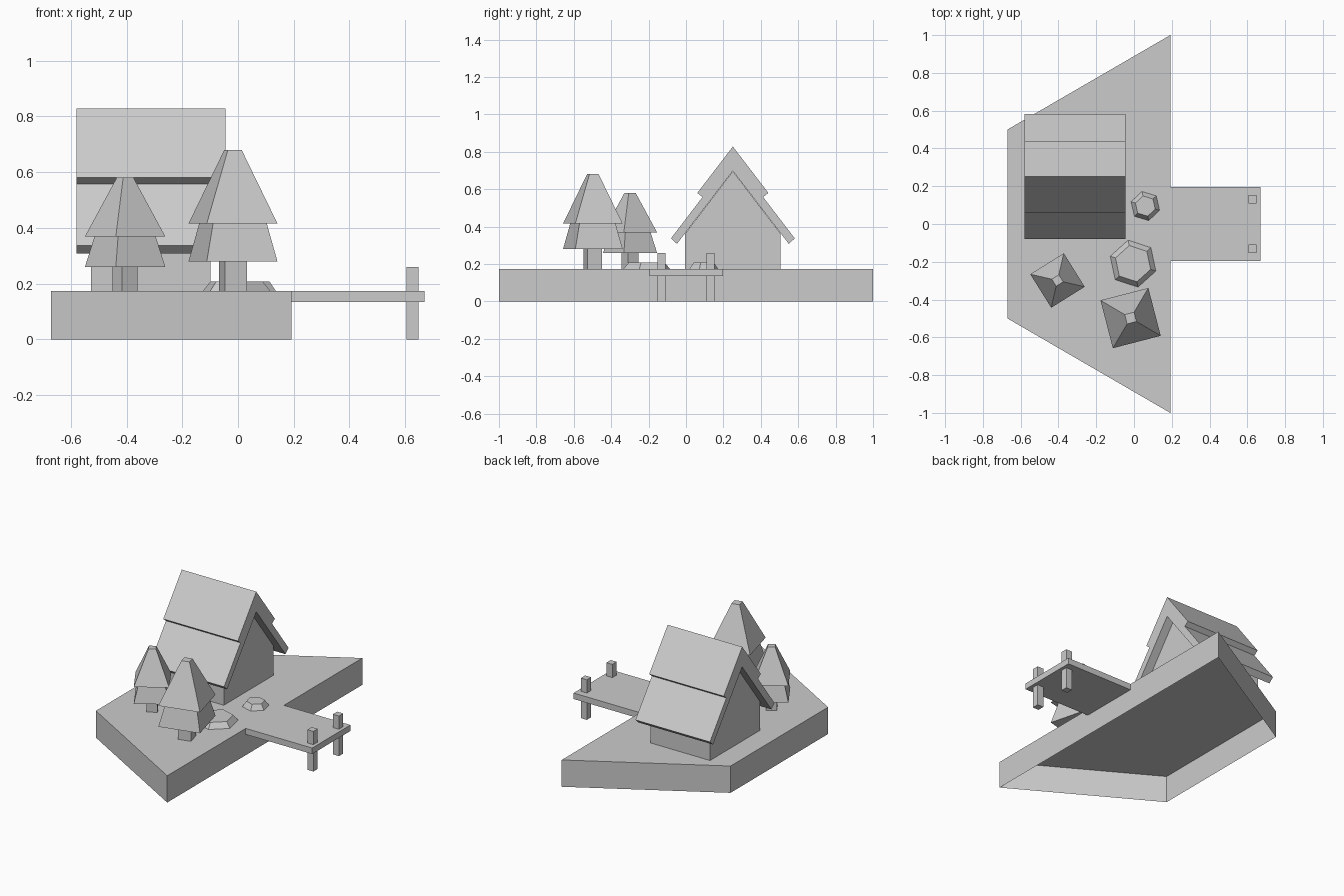
import bpy, bmesh, math

if "Cube" in bpy.data.objects:
    bpy.data.objects.remove(bpy.data.objects["Cube"])

GROUND = 0.174


def finish(name, bm):
    bmesh.ops.recalc_face_normals(bm, faces=bm.faces)
    mesh = bpy.data.meshes.new(name)
    bm.to_mesh(mesh)
    bm.free()
    ob = bpy.data.objects.new(name, mesh)
    bpy.context.collection.objects.link(ob)
    return ob


def loft(name, lower, upper, bottom=True):
    """Join two matching 3D rings with side faces and caps."""
    bm = bmesh.new()
    a = [bm.verts.new(p) for p in lower]
    b = [bm.verts.new(p) for p in upper]
    n = len(a)
    for i in range(n):
        j = (i + 1) % n
        bm.faces.new((a[i], a[j], b[j], b[i]))
    bm.faces.new(b)
    if bottom:
        bm.faces.new(a[::-1])
    ob = finish(name, bm)
    if not bottom:  # open shell: make sure the top faces up
        top = ob.data.polygons[n]
        if top.normal.z < 0:
            ob.data.flip_normals()
    return ob


def ring(c, r, z, sides, angle):
    return [(c[0] + r * math.cos(math.radians(angle) + math.tau * i / sides),
             c[1] + r * math.sin(math.radians(angle) + math.tau * i / sides), z)
            for i in range(sides)]


def frustum(name, c, r0, r1, z0, z1, sides, angle, bottom=True):
    return loft(name, ring(c, r0, z0, sides, angle), ring(c, r1, z1, sides, angle), bottom)


def extrude_x(name, profile, x0, x1):
    return loft(name, [(x0, y, z) for y, z in profile], [(x1, y, z) for y, z in profile])


def box(name, x0, x1, y0, y1, z0, z1):
    return extrude_x(name, [(y0, z0), (y1, z0), (y1, z1), (y0, z1)], x0, x1)


def mirrored(half, centre):
    """Half profile of (offset, z), mirrored about y = centre."""
    return ([(centre + d, z) for d, z in half] +
            [(centre - d, z) for d, z in reversed(half) if d > 0])


# island: trapezoid shell, open underneath
plan = [(-0.67, -0.5), (0.192, -1), (0.192, 1), (-0.67, 0.5)]
loft("island_base", [(x, y, 0) for x, y in plan],
     [(x, y, GROUND) for x, y in plan], bottom=False)

# dock and its posts
box("dock_deck", 0.192, 0.669, -0.195, 0.197, 0.135, GROUND)
for side, y in (("front", -0.131), ("back", 0.131)):
    box(side + "_dock_post", 0.605, 0.648, y - 0.022, y + 0.022, 0, 0.26)

# house walls with gables
RIDGE = 0.2505
extrude_x("house_walls", mirrored([(0, 0.696), (0.256, 0.361), (0.256, GROUND)], RIDGE),
          -0.527, -0.098)

# two-step roof
outer = [(0, 0.828), (0.19, 0.58), (0.162, 0.558), (0.331, 0.337), (0.299, 0.308)]
roof = mirrored(outer, RIDGE)
right, left = roof[:5], roof[5:]
extrude_x("roof", right + [(RIDGE, 0.698)] + left, -0.579, -0.044)

# trees: square trunk, two tapered foliage tiers
trees = [("large", (-0.018, -0.498), 59.5, 0.185, 0.036, 0.058, (0.28, 0.416, 0.68)),
         ("small", (-0.405, -0.299), 77, 0.148, 0.031, 0.046, (0.26, 0.369, 0.58))]
for label, c, ang, r, tip, trunk, (z0, z1, z2) in trees:
    frustum(label + "_tree_trunk", c, trunk, trunk, GROUND, z0, 4, ang)
    frustum(label + "_tree_lower_foliage", c, r, r * 0.76, z0, z1, 4, ang)
    frustum(label + "_tree_upper_foliage", c, r, tip, z1, z2, 4, ang)

# six-sided rocks
frustum("large_rock", (-0.005, -0.21), 0.127, 0.098, GROUND, 0.208, 6, 42)
frustum("small_rock", (0.06, 0.095), 0.079, 0.055, GROUND, 0.208, 6, 43)
